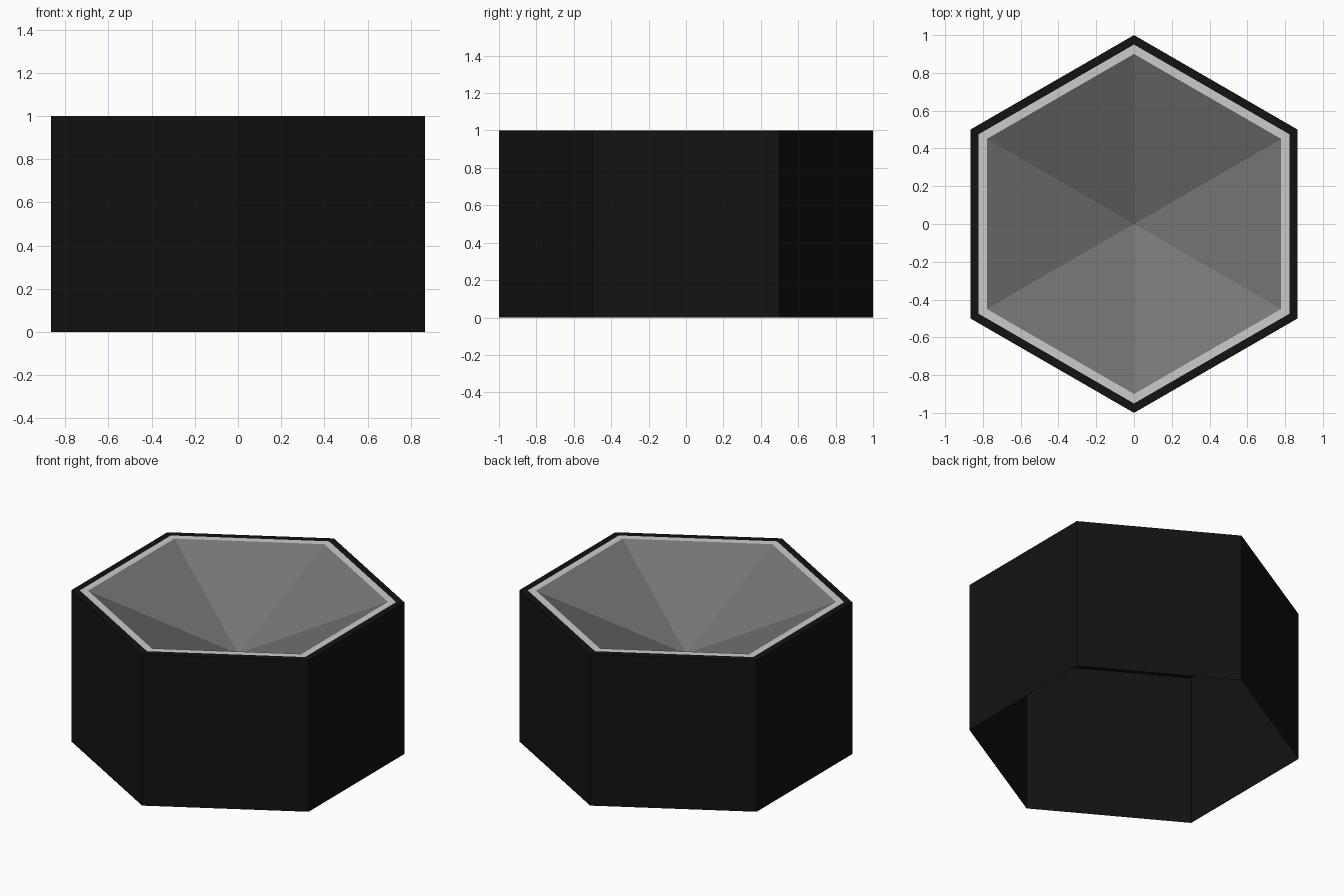
import bpy
import bmesh
from math import sin, cos, pi

if "Cube" in bpy.data.objects:
    bpy.data.objects.remove(bpy.data.objects["Cube"])

SIDES = 6


def material(name, value):
    mat = bpy.data.materials.new(name)
    mat.diffuse_color = (value, value, value, 1)
    mat.use_nodes = True
    mat.node_tree.nodes["Principled BSDF"].inputs["Base Color"].default_value = mat.diffuse_color
    return mat


def hex_surface(name, profile, mat):
    """Sweep a (radius, z) profile around z as flat hexagonal bands."""
    bm = bmesh.new()
    rings = []
    for r, z in profile:
        if r == 0:
            rings.append([bm.verts.new((0, 0, z))] * SIDES)
        else:
            rings.append([bm.verts.new((r * cos(pi / 2 + 2 * pi * i / SIDES),
                                        r * sin(pi / 2 + 2 * pi * i / SIDES), z))
                          for i in range(SIDES)])
    for low, high in zip(rings, rings[1:]):
        for i in range(SIDES):
            j = (i + 1) % SIDES
            corners = [low[i], low[j], high[j], high[i]]
            bm.faces.new(list(dict.fromkeys(corners)))
    mesh = bpy.data.meshes.new(name)
    bm.to_mesh(mesh)
    bm.free()
    mesh.materials.append(mat)
    obj = bpy.data.objects.new(name, mesh)
    bpy.context.collection.objects.link(obj)
    return obj


black = material("black", 0.006)
light = material("light_grey", 0.6)
grey = material("mid_grey", 0.18)

# Outer wall, open below, with its narrow top rim
hex_surface("outer_wall", [(1, 0), (1, 1), (0.95, 1)], black)
# Pale flat border inside the rim
hex_surface("inner_border", [(0.95, 1), (0.9, 1)], light)
# Sunken six-sided funnel
hex_surface("funnel", [(0.9, 1), (0, 0.62)], grey)
